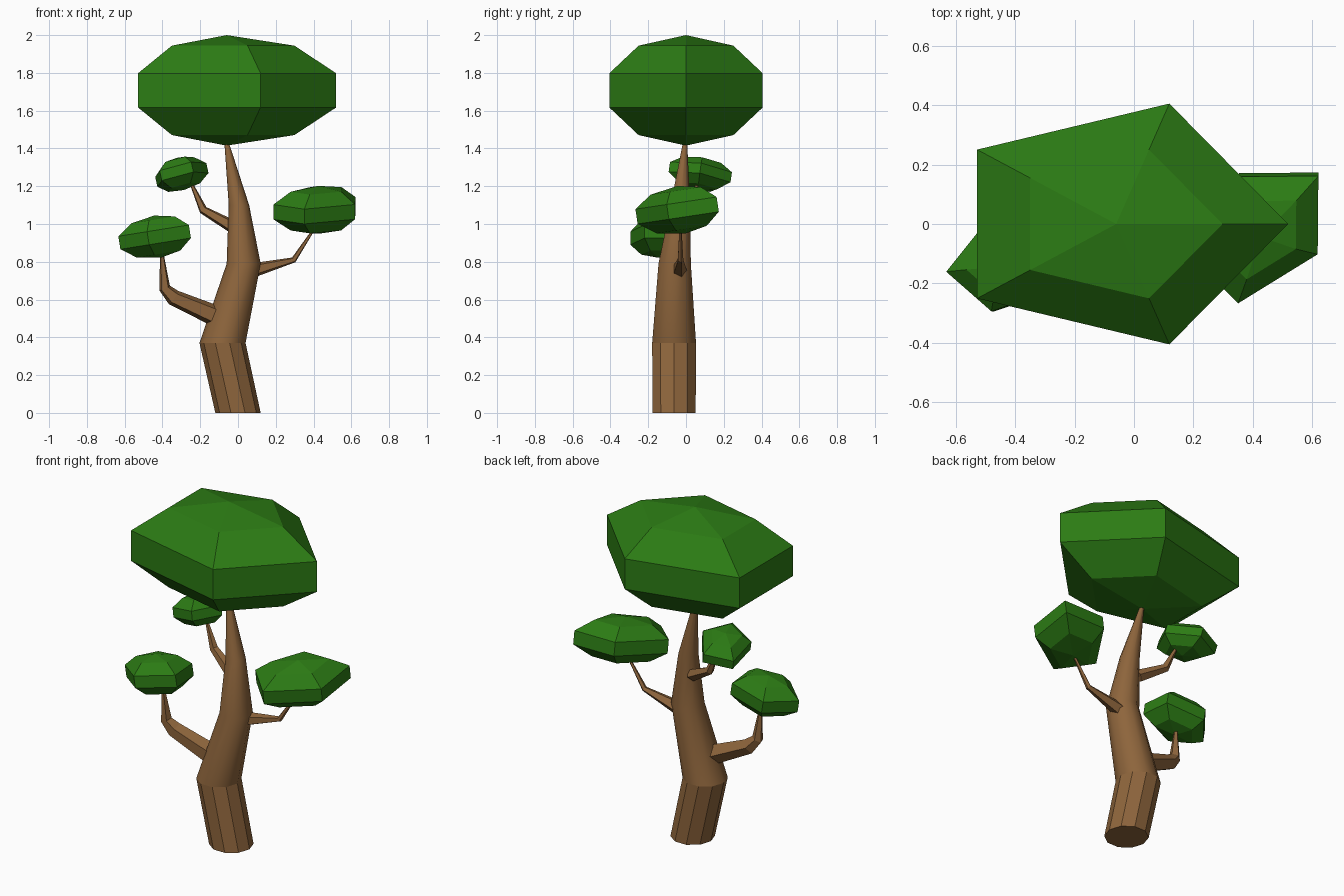
import bpy, bmesh
from math import sin, cos, pi, radians
from mathutils import Vector, Matrix

if "Cube" in bpy.data.objects:
    bpy.data.objects.remove(bpy.data.objects["Cube"])


def material(name, color):
    m = bpy.data.materials.new(name)
    m.diffuse_color = color
    m.use_nodes = True
    m.node_tree.nodes["Principled BSDF"].inputs["Base Color"].default_value = m.diffuse_color
    return m


BARK = material("bark", (0.27, 0.13, 0.045, 1))
LEAF = material("leaf", (0.025, 0.2, 0.007, 1))


def loft(name, rings, mat, smooth_from=None):
    """Skin a list of equal-sized rings and cap both ends."""
    bm = bmesh.new()
    rows = [[bm.verts.new(p) for p in ring] for ring in rings]
    n = len(rows[0])
    for i, (a, b) in enumerate(zip(rows, rows[1:])):
        for k in range(n):
            f = bm.faces.new((a[k], a[(k + 1) % n], b[(k + 1) % n], b[k]))
            f.smooth = smooth_from is not None and i >= smooth_from
    bm.faces.new(rows[0][::-1])
    bm.faces.new(rows[-1])
    bmesh.ops.remove_doubles(bm, verts=bm.verts, dist=1e-5)
    bmesh.ops.recalc_face_normals(bm, faces=bm.faces)
    me = bpy.data.meshes.new(name)
    bm.to_mesh(me)
    bm.free()
    me.materials.append(mat)
    ob = bpy.data.objects.new(name, me)
    bpy.context.collection.objects.link(ob)
    return ob


def circle(n, r):
    return [Vector((r * cos(2 * pi * k / n), r * sin(2 * pi * k / n), 0)) for k in range(n)]


# Trunk: level ten-sided rings (x, y, z, radius), flat foot and smooth upper part
trunk = [(0, -0.063, 0, 0.12), (-0.082, -0.063, 0.37, 0.122), (0.03, -0.06, 0.79, 0.09),
         (0.005, -0.03, 1.10, 0.054), (-0.06, -0.005, 1.43, 0.012)]
loft("trunk", [[Vector(t[:3]) + p for p in circle(10, t[3])] for t in trunk], BARK, 1)


# Branches: tapered five-sided bent tubes
def branch(name, path):
    pts = [Vector(p[:3]) for p in path]
    rings = []
    for i, p in enumerate(pts):
        d = Vector()
        if i > 0:
            d += (p - pts[i - 1]).normalized()
        if i < len(pts) - 1:
            d += (pts[i + 1] - p).normalized()
        side = Vector((0, 1, 0))
        side = (side - side.project(d)).normalized()
        up = d.normalized().cross(side)
        rings.append([p + side * q.x + up * q.y for q in circle(5, path[i][3])])
    loft(name, rings, BARK)


branch("lower_left_branch", [(-0.10, -0.08, 0.505, 0.06), (-0.34, -0.11, 0.61, 0.045),
                             (-0.388, -0.12, 0.66, 0.032), (-0.405, -0.13, 0.86, 0.008)])
branch("right_branch", [(0.08, -0.035, 0.755, 0.04), (0.295, -0.03, 0.81, 0.016),
                        (0.41, -0.03, 0.985, 0.006)])
branch("upper_left_branch", [(-0.035, -0.01, 0.99, 0.036), (-0.185, 0.04, 1.075, 0.024),
                             (-0.25, 0.06, 1.22, 0.008)])


# Foliage: faceted five-segment, five-ring ellipsoids, turned and tilted by slope
def foliage(name, centre, size, turn=0, slope=(0, 0)):
    tilt = Vector((0, 0, 1)).rotation_difference(Vector((-slope[0], -slope[1], 1)))
    m = (Matrix.Translation(centre) @ tilt.to_matrix().to_4x4()
         @ Matrix.Rotation(radians(turn), 4, 'Z') @ Matrix.Diagonal((*size, 1)))
    rings = []
    for j in range(1, 5):
        a = pi * j / 5
        rings.append([m @ (p + Vector((0, 0, -cos(a)))) for p in circle(5, sin(a))])
    poles = [[m @ Vector((0, 0, z))] * 5 for z in (-1, 1)]
    cap_loft(name, [poles[0]] + rings + [poles[1]])


def cap_loft(name, rings):
    """Skin rings whose first and last are single pole points."""
    bm = bmesh.new()
    low, high = bm.verts.new(rings[0][0]), bm.verts.new(rings[-1][0])
    rows = [[bm.verts.new(p) for p in r] for r in rings[1:-1]]
    for k in range(5):
        n = (k + 1) % 5
        bm.faces.new((low, rows[0][n], rows[0][k]))
        bm.faces.new((high, rows[-1][k], rows[-1][n]))
        for a, b in zip(rows, rows[1:]):
            bm.faces.new((a[k], a[n], b[n], b[k]))
    bmesh.ops.recalc_face_normals(bm, faces=bm.faces)
    me = bpy.data.meshes.new(name)
    bm.to_mesh(me)
    bm.free()
    me.materials.append(LEAF)
    bpy.context.collection.objects.link(bpy.data.objects.new(name, me))


foliage("crown_foliage", (-0.06, 0, 1.7075), (0.61, 0.427 / 0.951, 0.2925))
foliage("right_foliage", (0.427, -0.025, 1.075), (0.29, 0.207, 0.128), 45, (0, 0.15))
foliage("lower_left_foliage", (-0.426, -0.143, 0.933), (0.216, 0.162, 0.113), 185, (0.16, 0))
foliage("upper_left_foliage", (-0.305, 0.075, 1.265), (0.188, 0.15, 0.088), -68, (0.22, -0.14))
